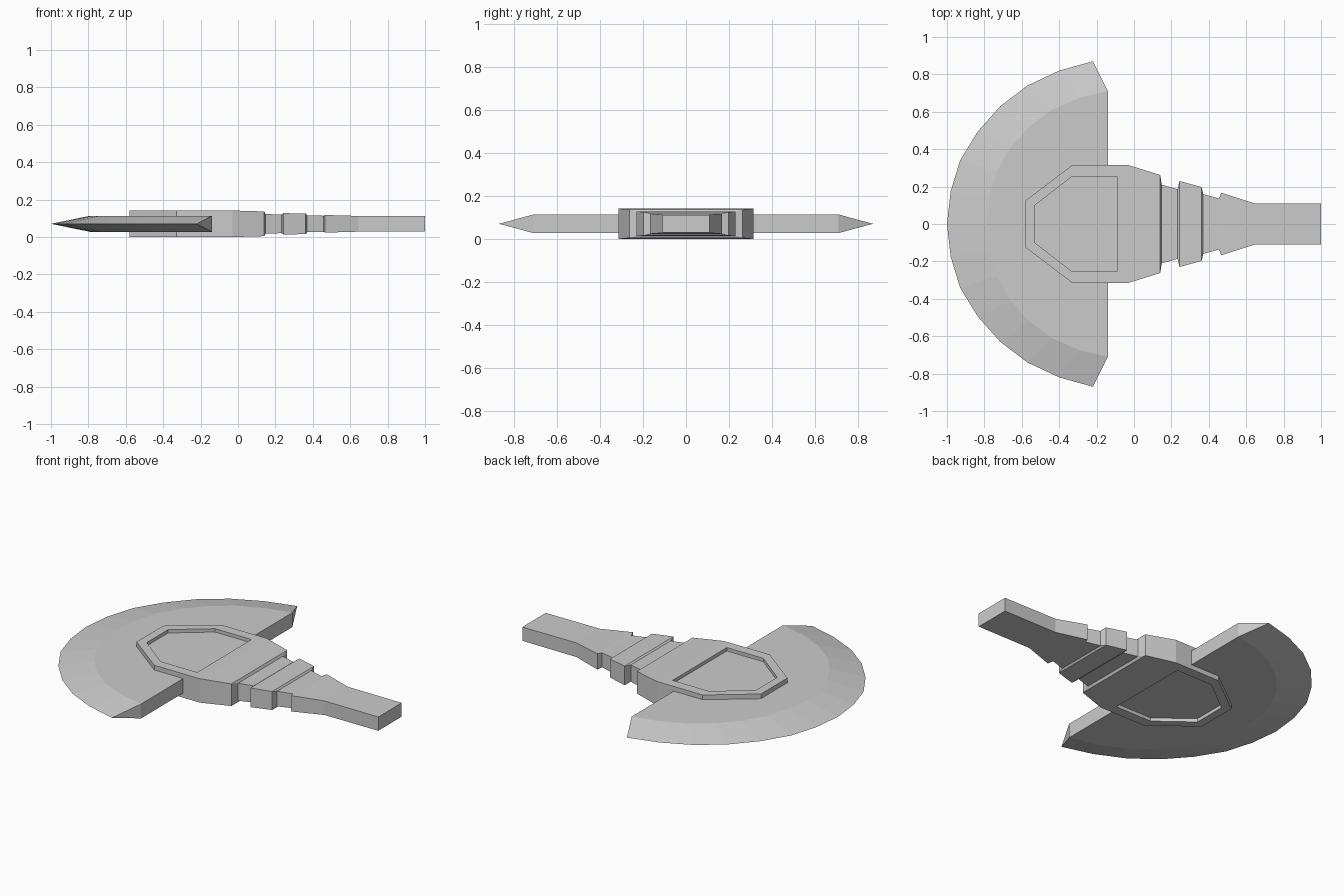
import bpy, bmesh

if "Cube" in bpy.data.objects:
    bpy.data.objects.remove(bpy.data.objects["Cube"])

ZC = 0.071  # mid-plane height; every part is mirrored about it


def make(name, build):
    bm = bmesh.new()
    build(bm)
    bmesh.ops.remove_doubles(bm, verts=bm.verts, dist=1e-5)
    bmesh.ops.recalc_face_normals(bm, faces=bm.faces)
    me = bpy.data.meshes.new(name)
    bm.to_mesh(me)
    bm.free()
    ob = bpy.data.objects.new(name, me)
    bpy.context.collection.objects.link(ob)
    return ob


def ring(bm, pts, h):
    return [bm.verts.new((x, y, ZC + h)) for x, y in pts]


def strip(bm, a, b):
    for i in range(len(a) - 1):
        bm.faces.new((a[i], a[i + 1], b[i + 1], b[i]))


def both_sides(half):
    """Mirror a half outline (from +y end towards the -x nose) across y."""
    return half + [(x, -y) for x, y in reversed(half) if y > 0]


# Crescent blade: sharp outer edge, flat thick inner plate
def blade(bm):
    edge = both_sides([(-.22, .87), (-.40, .82), (-.57, .74), (-.715, .63),
                       (-.835, .495), (-.93, .34), (-.98, .175), (-1, 0)])
    flat = both_sides([(-.14, .71), (-.29, .675), (-.44, .61), (-.56, .52),
                       (-.66, .41), (-.735, .28), (-.775, .145), (-.79, 0)])
    rim = ring(bm, edge, 0)
    top, bot = ring(bm, flat, .043), ring(bm, flat, -.043)
    for f in (top, bot):
        strip(bm, rim, f)
        bm.faces.new(f)
    bm.faces.new((top[0], bot[0], bot[-1], top[-1]))
    for i in (0, -1):
        bm.faces.new((rim[i], top[i], bot[i]))


# Socket holding the blade, with a sunken panel on both faces
def socket(bm):
    outer = both_sides([(-.09, .315), (-.33, .315), (-.58, .125)])
    inner = both_sides([(-.09, .255), (-.33, .255), (-.53, .10)])
    walls = []
    for s in (1, -1):
        o, n = ring(bm, outer, s * .071), ring(bm, inner, s * .071)
        p = ring(bm, inner, s * .051)
        strip(bm, o, n)
        strip(bm, n, p)
        bm.faces.new((n[-1], n[0], p[0], p[-1]))
        bm.faces.new(p)
        walls.append(o)
    strip(bm, *walls)

    # Stepped neck and grip: (x, half width, half thickness)
    stations = [(-.09, .315, .071), (-.03, .315, .071), (.14, .262, .066),
                (.148, .21, .052), (.233, .186, .05), (.243, .23, .057),
                (.362, .197, .055), (.37, .16, .045), (.456, .136, .043),
                (.466, .167, .047), (.645, .11, .042), (1, .11, .041)]
    prev = None
    for x, w, h in stations:
        cur = [bm.verts.new((x, a * w, ZC + b * h))
               for a, b in ((1, 1), (-1, 1), (-1, -1), (1, -1))]
        if prev:
            strip(bm, prev + prev[:1], cur + cur[:1])
        prev = cur
    bm.faces.new(prev)


make("crescent_blade", blade)
make("socket_and_handle", socket)
